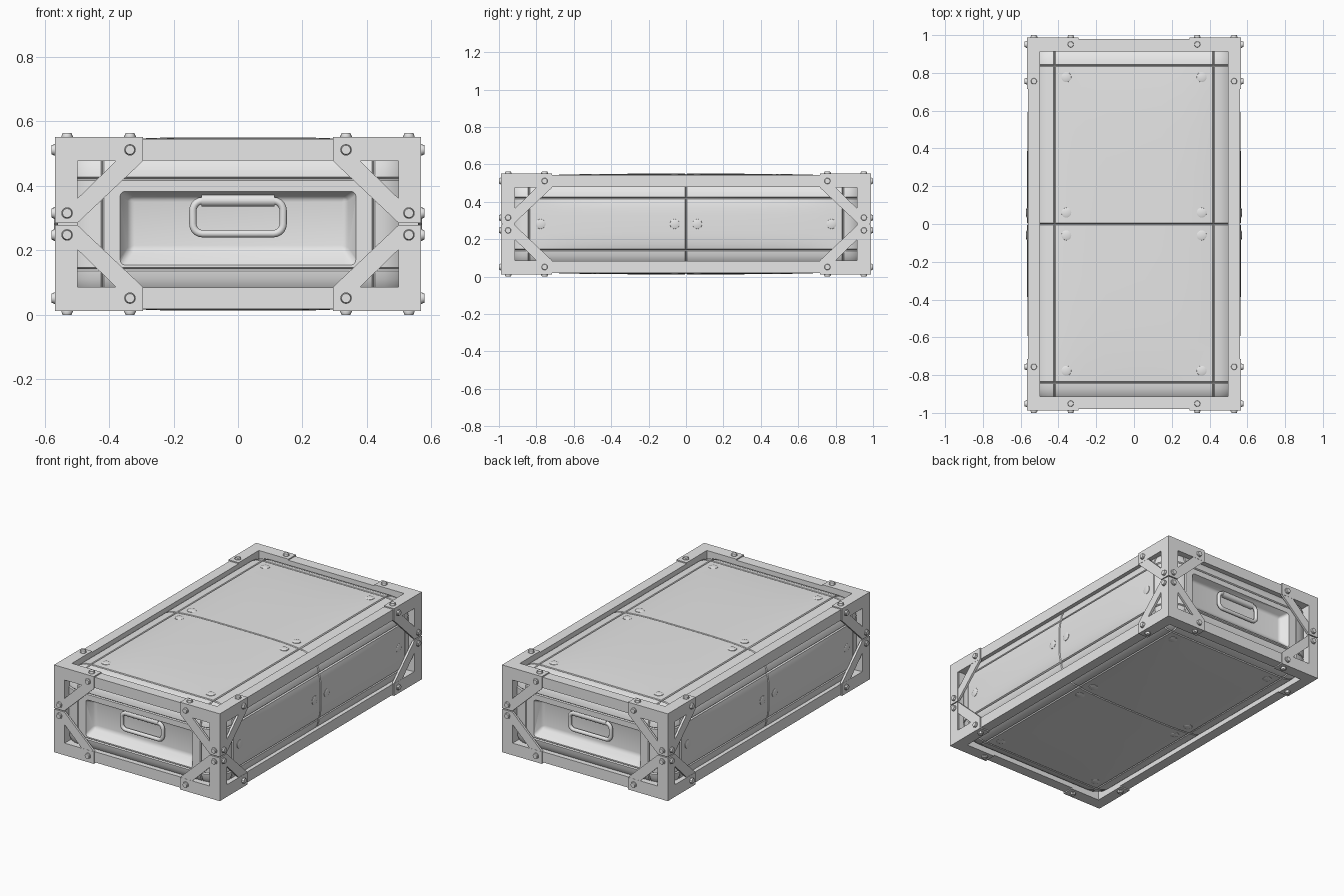
import bpy, bmesh, math
from mathutils import Vector, Matrix

if "Cube" in bpy.data.objects:
    bpy.data.objects.remove(bpy.data.objects["Cube"])

CZ = 0.2815                                   # height of the case centre
FX, FY, FZ = 0.567, 0.988, 0.27               # bracket half extents
FLAT = (0.42, 0.84, 0.14)                     # half extents of the flat panels
HALF = (0.553, 0.965, 0.256)                  # half extents of the shell
BULGE = 0.013

grey = bpy.data.materials.new("light_grey")
grey.diffuse_color = (0.8, 0.8, 0.8, 1)
grey.use_nodes = True
grey.node_tree.nodes["Principled BSDF"].inputs["Base Color"].default_value = grey.diffuse_color


def finish(name, bm, mirror=(False, False, False)):
    bmesh.ops.recalc_face_normals(bm, faces=bm.faces)
    me = bpy.data.meshes.new(name)
    bm.to_mesh(me)
    bm.free()
    me.materials.append(grey)
    ob = bpy.data.objects.new(name, me)
    ob.location.z = CZ
    bpy.context.collection.objects.link(ob)
    if any(mirror):
        m = ob.modifiers.new("mirror", 'MIRROR')
        m.use_axis = mirror
        m.use_clip = False
        m.use_mirror_merge = False
    return ob


def smooth(ob, angle=35):
    bpy.ops.object.select_all(action='DESELECT')
    ob.select_set(True)
    bpy.context.view_layer.objects.active = ob
    bpy.ops.object.shade_smooth_by_angle(angle=math.radians(angle))


def place(axis, u, w, t):
    return {'x': (t, u, w), 'y': (u, t, w), 'z': (u, w, t)}[axis]


def prism(bm, pts, axis, a, b):
    lo = [bm.verts.new(place(axis, u, w, a)) for u, w in pts]
    hi = [bm.verts.new(place(axis, u, w, b)) for u, w in pts]
    bm.faces.new(lo)
    bm.faces.new(hi)
    n = len(pts)
    for i in range(n):
        bm.faces.new((lo[i], lo[(i + 1) % n], hi[(i + 1) % n], hi[i]))


def disc(bm, axis, u, w, base, height, r1, r2, seg=20):
    rot = {'x': Matrix.Rotation(math.pi / 2, 4, 'Y'),
           'y': Matrix.Rotation(-math.pi / 2, 4, 'X'),
           'z': Matrix.Identity(4)}[axis]
    mid = Vector(place(axis, u, w, base + height / 2))
    bmesh.ops.create_cone(bm, cap_ends=True, segments=seg, radius1=r1, radius2=r2,
                          depth=height, matrix=Matrix.Translation(mid) @ rot)


def bulge(u, w, fu, fw):
    return BULGE * (1 - (u / fu) ** 4) * (1 - (w / fw) ** 4)


# Shell: rounded box with swollen panels and pressed seam grooves
bm = bmesh.new()
bmesh.ops.create_cube(bm, size=2)
bmesh.ops.bevel(bm, geom=bm.edges[:], offset=0.5, offset_type='OFFSET', segments=6,
                profile=0.5, affect='EDGES', clamp_overlap=False)
for v in bm.verts:
    for i in range(3):
        c = abs(v.co[i])
        k = FLAT[i] * c / 0.5 if c <= 0.5 else FLAT[i] + (c - 0.5) / 0.5 * (HALF[i] - FLAT[i])
        v.co[i] = math.copysign(k, v.co[i])
for i in range(3):
    f = FLAT[i]
    cuts = [0] + [s * c for s in (-1, 1) for c in
                  (f - 0.005, f, f + 0.005, f * 0.35, f * 0.6, f * 0.78, f * 0.9)]
    if i == 1:
        cuts += [-0.005, 0.005]
    for c in cuts:
        co, no = Vector(), Vector()
        co[i], no[i] = c, 1
        bmesh.ops.bisect_plane(bm, geom=bm.verts[:] + bm.edges[:] + bm.faces[:],
                               dist=1e-5, plane_co=co, plane_no=no)
bm.normal_update()
moves = []
for v in bm.verts:
    d = Vector()
    for i, (a, b) in ((0, (1, 2)), (2, (0, 1))):
        if abs(abs(v.co[i]) - HALF[i]) < 1e-4 and abs(v.co[a]) < FLAT[a] and abs(v.co[b]) < FLAT[b]:
            d[i] = math.copysign(bulge(v.co[a], v.co[b], FLAT[a], FLAT[b]), v.co[i])
    if any(abs(abs(v.co[i]) - FLAT[i]) < 1e-4 for i in range(3)) or abs(v.co.y) < 1e-4:
        d -= v.normal * 0.007
    moves.append((v, d))
for v, d in moves:
    v.co += d
shell = finish("shell", bm)

# Tapered handle recess cut in both ends
bm = bmesh.new()
outer = [(-.37, -.134), (.37, -.134), (.37, .104), (-.37, .104)]
inner = [(-.335, -.08), (.335, -.08), (.335, .082), (-.335, .082)]
a = [bm.verts.new((x, -0.972, z)) for x, z in outer]
b = [bm.verts.new((x, -0.915, z)) for x, z in inner]
bm.faces.new(a)
bm.faces.new(b)
for i in range(4):
    bm.faces.new((a[i], a[(i + 1) % 4], b[(i + 1) % 4], b[i]))
rim = set(a)
bmesh.ops.bevel(bm, geom=[e for e in bm.edges if not set(e.verts) <= rim], offset=0.014,
                segments=3, profile=0.5, affect='EDGES')
cutter = finish("recess_cutter", bm, (False, True, False))
cutter.hide_render = True
cutter.hide_set(True)
boo = shell.modifiers.new("recess", 'BOOLEAN')
boo.operation = 'DIFFERENCE'
boo.solver = 'EXACT'
boo.object = cutter
bpy.context.view_layer.objects.active = shell
shell.select_set(True)
bpy.ops.object.modifier_apply(modifier="recess")
smooth(shell)

ALL = (True, True, True)

# Frame rails along all twelve edges
rx, ry, rz = 0.56, 0.98, 0.263
bm = bmesh.new()
for axis, u0, u1, w0, w1, t in (('x', .914, ry, .197, rz, rx), ('y', .497, rx, .197, rz, ry),
                                ('z', .497, rx, .914, ry, rz)):
    prism(bm, [(u0, w0), (u1, w0), (u1, w1), (u0, w1)], axis, 0, t)
finish("frame_rails", bm, ALL)

# Corner brackets: an elbow on three sides, diagonal braces on the upright ones
bm = bmesh.new()
for axis, e, t in (('y', FX, FY), ('x', FY, FX)):
    arm, post = e - 0.272, e - 0.07
    prism(bm, [(arm, FZ), (e, FZ), (e, .003), (post, .003), (post, .195), (arm, .195)],
          axis, t - 0.012, t)
    prism(bm, [(arm + .084, .195), (arm, .195), (post, .004), (post, .08)],
          axis, t - 0.014, t - 0.001)
prism(bm, [(FX - .272, FY), (FX, FY), (FX, FY - .272), (FX - .07, FY - .272),
           (FX - .07, FY - .074), (FX - .272, FY - .074)], 'z', FZ - 0.012, FZ)
finish("corner_brackets", bm, ALL)

# Bracket bolts: washer and head
bm = bmesh.new()
for axis, u, w, t in (('y', FX - .037, .034, FY), ('y', FX - .232, .23, FY),
                      ('x', FY - .037, .034, FX), ('x', FY - .232, .23, FX),
                      ('z', FX - .037, FY - .232, FZ), ('z', FX - .232, FY - .037, FZ)):
    disc(bm, axis, u, w, t - .001, .006, .018, .018, 16)
    disc(bm, axis, u, w, t + .005, .007, .016, .014, 16)
smooth(finish("bracket_bolts", bm, ALL))

# Panel rivets on top, bottom and sides
bm = bmesh.new()
for y in (0.06, 0.777):
    for axis, u, w, i, fu, fw in (('z', .358, y, 2, FLAT[0], FLAT[1]),
                                  ('x', y, 0, 0, FLAT[1], FLAT[2])):
        base = HALF[i] + bulge(u, w, fu, fw)
        disc(bm, axis, u, w, base - .006, .008, .027, .026, 24)
        disc(bm, axis, u, w, base + .002, .003, .026, .018, 24)
smooth(finish("panel_rivets", bm, ALL))

# Handle hinge barrel
bm = bmesh.new()
disc(bm, 'x', -.928, .073, -.113, .226, .019, .019, 24)
smooth(finish("handle_hinge", bm, (False, True, False)))

# Handle loop: round bar swept along a rounded rectangle
cu = bpy.data.curves.new("handle", 'CURVE')
cu.dimensions = '3D'
cu.bevel_depth = 0.012
cu.bevel_resolution = 3
path, r = [], 0.03
for cx, cz, start in ((.11, .042, 0), (-.11, .042, 90), (-.11, .0, 180), (.11, .0, 270)):
    for k in range(6):
        ang = math.radians(start + k * 18)
        path.append((cx + r * math.cos(ang), -0.935, cz + r * math.sin(ang)))
sp = cu.splines.new('POLY')
sp.points.add(len(path) - 1)
for p, co in zip(sp.points, path):
    p.co = (*co, 1)
sp.use_cyclic_u = True
tmp = bpy.data.objects.new("handle_path", cu)
bpy.context.collection.objects.link(tmp)
bpy.context.view_layer.update()
mesh = bpy.data.meshes.new_from_object(tmp.evaluated_get(bpy.context.evaluated_depsgraph_get()))
bpy.data.objects.remove(tmp)
bm = bmesh.new()
bm.from_mesh(mesh)
smooth(finish("handle", bm, (False, True, False)), 50)
